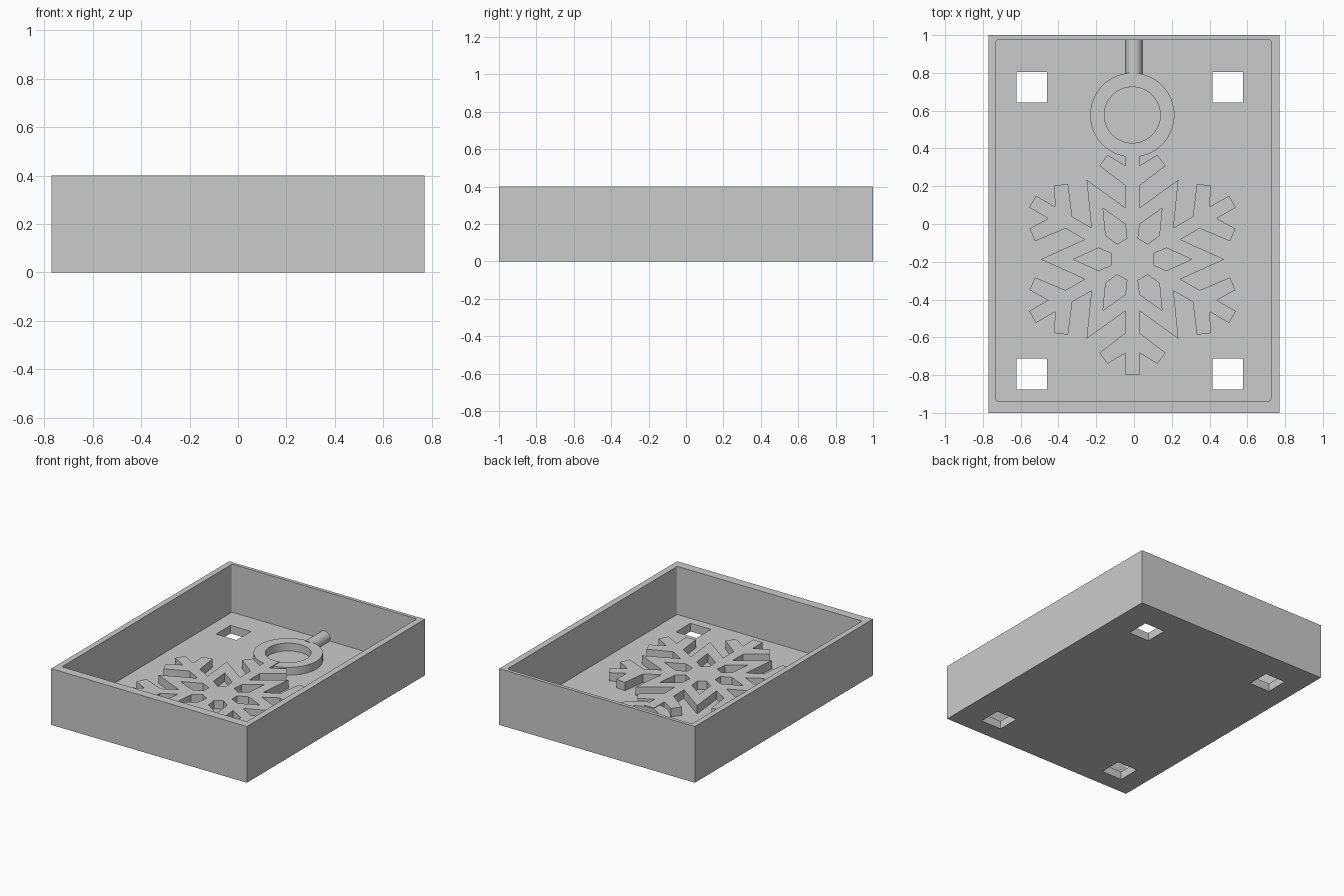
import bpy, bmesh
from math import sin, cos, pi, radians

cube = bpy.data.objects.get("Cube")
if cube:
    bpy.data.objects.remove(cube, do_unlink=True)

# Single grey plastic material
grey = bpy.data.materials.new("light_grey_plastic")
grey.use_nodes = True
colour = (0.6, 0.6, 0.6, 1)
grey.diffuse_color = colour
grey.node_tree.nodes["Principled BSDF"].inputs["Base Color"].default_value = colour

FLOOR = 0.058      # top of the tray floor
SUNK = 0.045       # raised details start slightly inside the floor
MOTIF = (-0.008, -0.187)
RING = (-0.009, 0.577)


def prism(name, loops, z0, z1):
    """Extrude a set of flat outlines (inner outlines become holes)."""
    bm = bmesh.new()
    edges = []
    for loop in loops:
        verts = [bm.verts.new((x, y, z0)) for x, y in loop]
        edges += [bm.edges.new((v, verts[i - 1])) for i, v in enumerate(verts)]
    bmesh.ops.triangle_fill(bm, edges=edges, use_beauty=True)
    bmesh.ops.dissolve_limit(bm, angle_limit=0.01, verts=bm.verts, edges=bm.edges)
    top = bmesh.ops.extrude_face_region(bm, geom=bm.faces[:])["geom"]
    bmesh.ops.translate(bm, vec=(0, 0, z1 - z0),
                        verts=[g for g in top if isinstance(g, bmesh.types.BMVert)])
    bmesh.ops.recalc_face_normals(bm, faces=bm.faces)
    mesh = bpy.data.meshes.new(name)
    bm.to_mesh(mesh)
    bm.free()
    mesh.materials.append(grey)
    ob = bpy.data.objects.new(name, mesh)
    bpy.context.collection.objects.link(ob)
    return ob


def select(ob):
    bpy.ops.object.select_all(action='DESELECT')
    ob.select_set(True)
    bpy.context.view_layer.objects.active = ob


def circle(centre, r, n=64):
    return [(centre[0] + r * cos(2 * pi * i / n), centre[1] + r * sin(2 * pi * i / n))
            for i in range(n)]


def rect(x0, x1, y0, y1, r=0, n=4):
    """Rectangle outline, with rounded corners when r is given."""
    if not r:
        return [(x0, y0), (x1, y0), (x1, y1), (x0, y1)]
    centres = [(x1 - r, y1 - r), (x0 + r, y1 - r), (x0 + r, y0 + r), (x1 - r, y0 + r)]
    return [(cx + r * cos((q + i / n) * pi / 2), cy + r * sin((q + i / n) * pi / 2))
            for q, (cx, cy) in enumerate(centres) for i in range(n + 1)]


def cut(target, cutter):
    cutter.hide_render = True
    mod = target.modifiers.new("cut", 'BOOLEAN')
    mod.operation = 'DIFFERENCE'
    mod.solver = 'EXACT'
    mod.object = cutter
    select(target)
    bpy.ops.object.modifier_apply(modifier=mod.name)
    bpy.data.objects.remove(cutter, do_unlink=True)


# Open tray with a cavity and four square holes through its floor
tray = prism("tray", [rect(-0.77, 0.77, -1, 1)], 0, 0.4)
cut(tray, prism("cavity", [rect(-0.73, 0.725, -0.937, 0.975, 0.012)], FLOOR, 0.5))
for x in (-0.623, 0.416):
    for y in (-0.875, 0.643):
        cut(tray, prism("floor_hole", [rect(x, x + 0.162, y, y + 0.162)], -0.1, 0.2))


def turned(points, angle):
    """Place (along, across) points on an axis pointing at the given angle."""
    turn = complex(cos(angle), sin(angle))
    placed = [complex(a, p) * turn + complex(*MOTIF) for a, p in points]
    return [(c.real, c.imag) for c in placed]


# Snowflake: six arms with twigs, joined by pointed webs with kite openings
half_arm = [(0.272, -0.036), (0.389, -0.036), (0.495, -0.175),
            (0.553, -0.132), (0.495, -0.036), (0.611, -0.036)]
arm = half_arm + [(a, -p) for a, p in reversed(half_arm)]
kite = [(0.111, -0.03), (0.18, -0.06), (0.312, 0), (0.18, 0.06), (0.111, 0.03)]
outline, openings = [], []
for k in range(6):
    axis = radians(90 + 60 * k)
    outline += turned(arm, axis) + turned([(0.486, 0)], axis + pi / 6)
    openings.append(turned(kite, axis + pi / 6))
prism("snowflake", [outline] + openings, SUNK, FLOOR + 0.06)

# Hanging ring above the snowflake
ring = prism("hanging_ring", [circle(RING, 0.223), circle(RING, 0.148)], SUNK, FLOOR + 0.056)
select(ring)
bpy.ops.object.shade_smooth_by_angle(angle=radians(30))

# Round rod from the ring to the back wall
y0, y1 = 0.785, 0.985
bpy.ops.mesh.primitive_cylinder_add(vertices=32, radius=0.044, depth=y1 - y0,
                                    location=(0, (y0 + y1) / 2, FLOOR + 0.018),
                                    rotation=(pi / 2, 0, 0))
rod = bpy.context.object
rod.name = "pouring_rod"
rod.data.materials.append(grey)
bpy.ops.object.shade_smooth_by_angle(angle=radians(30))
